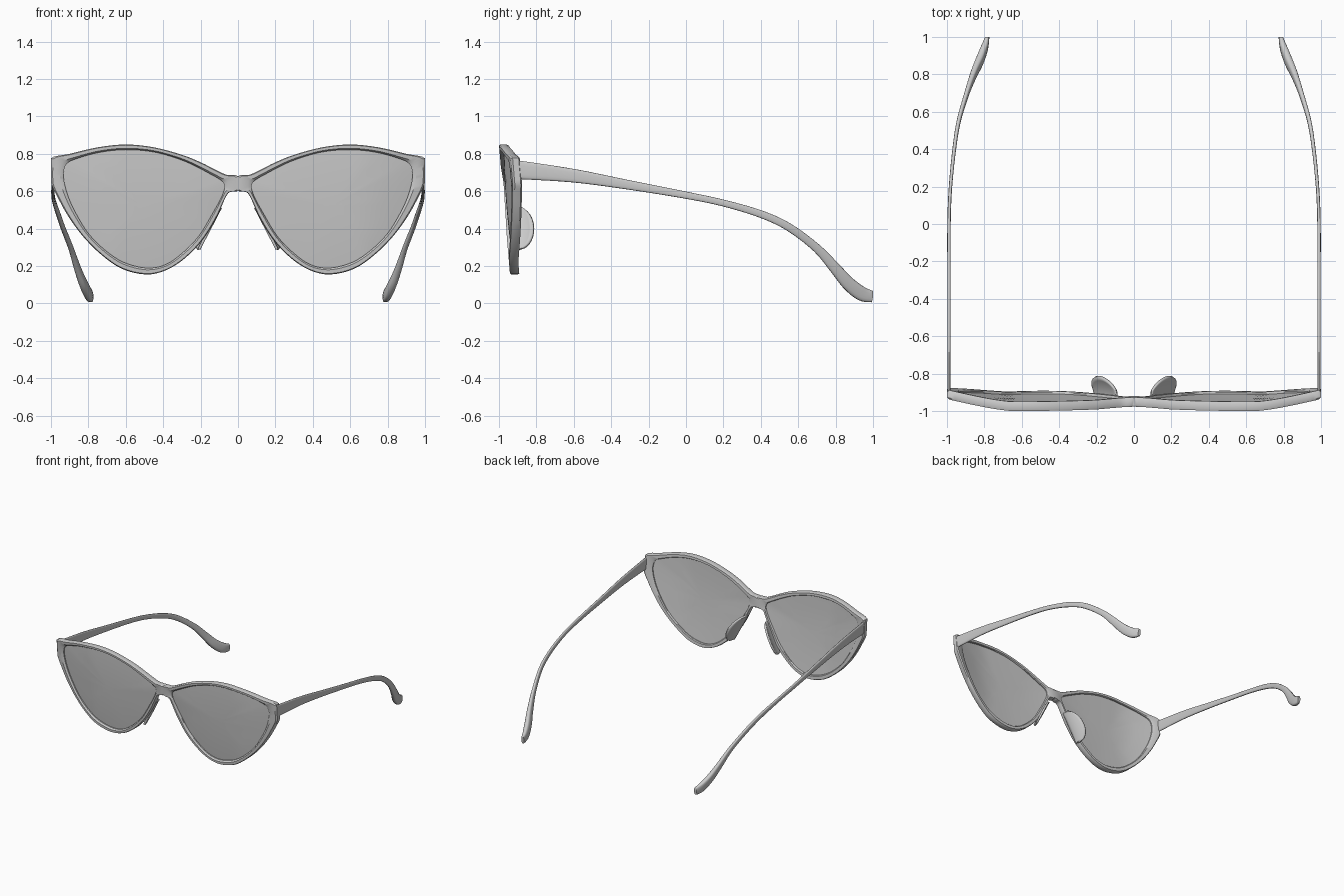
import bpy, bmesh, math
from mathutils import Vector

if "Cube" in bpy.data.objects:
    bpy.data.objects.remove(bpy.data.objects["Cube"])

# Matched outline points of one half: outer x, z, then lens opening x, z
RIM = [(0, .68, .078, .645), (.06, .688, .10, .665), (.12, .715, .15, .693),
       (.2, .755, .22, .73), (.3, .795, .31, .77), (.45, .835, .45, .81),
       (.6, .85, .6, .822), (.75, .835, .74, .808), (.9, .80, .86, .775),
       (1, .777, .915, .748), (1, .71, .932, .70), (1, .645, .928, .645),
       (.965, .57, .905, .565), (.91, .47, .865, .48), (.83, .36, .80, .375),
       (.73, .26, .71, .285), (.62, .185, .61, .22), (.49, .155, .49, .19),
       (.38, .18, .39, .207), (.28, .245, .30, .268), (.19, .34, .21, .36),
       (.115, .46, .14, .475), (.07, .56, .095, .555), (.045, .595, .078, .595),
       (0, .605, .072, .62)]

# Temple stations: y, x, z, half height, half thickness
TEMPLE = [(-.91, .989, .716, .050, .009), (-.6, .989, .683, .036, .009),
          (-.3, .989, .633, .025, .009), (0, .989, .579, .019, .009),
          (.2, .981, .537, .018, .009), (.4, .961, .478, .02, .010),
          (.55, .937, .408, .021, .011), (.7, .893, .295, .023, .013),
          (.8, .857, .185, .030, .018), (.87, .826, .105, .036, .022),
          (.94, .800, .052, .038, .020), (1.0, .785, .036, .030, .012)]


def catmull(pts, steps, closed):
    """Smooth tuples of any length with a Catmull-Rom spline."""
    n, out = len(pts), []
    get = (lambda i: pts[i % n]) if closed else (lambda i: pts[min(max(i, 0), n - 1)])
    for i in range(n if closed else n - 1):
        for s in range(steps):
            t = s / steps
            out.append(tuple(.5 * (2 * b + (c - a) * t + (2 * a - 5 * b + 4 * c - d) * t * t
                                   + (3 * b - a - 3 * c + d) * t ** 3)
                             for a, b, c, d in zip(get(i - 1), get(i), get(i + 1), get(i + 2))))
    return out if closed else out + [tuple(pts[-1])]


def front_y(x, z):
    """Front surface: tilted, with ends swept back and a recessed bridge."""
    wrap = .058 * (max(0, abs(x) - .66) / .34) ** 1.3
    bridge = .009 * max(0, 1 - abs(x) / .2)
    return -1 + .085 * (.85 - z) + wrap + bridge


def loft(bm, rings, loop=False, caps=True):
    """Skin closed rings of points."""
    vs = [[bm.verts.new(p) for p in r] for r in rings]
    n = len(vs[0])
    pairs = list(zip(vs, vs[1:])) + ([(vs[-1], vs[0])] if loop else [])
    for a, b in pairs:
        for i in range(n):
            j = (i + 1) % n
            bm.faces.new((a[i], a[j], b[j], b[i]))
    if caps and not loop:
        bm.faces.new(vs[0])
        bm.faces.new(vs[-1])


def finish(bm, name, angle=35):
    bmesh.ops.recalc_face_normals(bm, faces=bm.faces)
    me = bpy.data.meshes.new(name)
    bm.to_mesh(me)
    bm.free()
    ob = bpy.data.objects.new(name, me)
    bpy.context.collection.objects.link(ob)
    bpy.ops.object.select_all(action='DESELECT')
    ob.select_set(True)
    bpy.context.view_layer.objects.active = ob
    bpy.ops.object.shade_smooth_by_angle(angle=math.radians(angle))
    m = ob.modifiers.new("mirror", 'MIRROR')
    m.use_clip = True
    m.merge_threshold = .0005
    return ob


outline = [(min(max(a, 0), 1), b, c, d) for a, b, c, d in catmull(RIM, 4, True)]

# Frame front: chamfered section swept between outer edge and lens opening
section = [(0, .009), (.14, 0), (.72, 0), (1, .012), (1, .044), (.85, .05), (.14, .05), (0, .041)]
rings = []
for ox, oz, ix, iz in outline:
    ring = []
    for t, d in section:
        if ox < 1e-4 and t == 0:
            d = 0 if d < .025 else .05
        x, z = ox + (ix - ox) * t, oz + (iz - oz) * t
        ring.append((x, front_y(x, z) + d, z))
    rings.append(ring)
bm = bmesh.new()
loft(bm, rings, loop=True)
bm.normal_update()
seam = [f for f in bm.faces if all(v.co.x < 1e-4 for v in f.verts)]
bmesh.ops.recalc_face_normals(bm, faces=bm.faces)
bmesh.ops.delete(bm, geom=seam, context='FACES')
finish(bm, "frame_front")

# Lenses: gently domed thin discs filling the openings
cx, cz = .5, .52
rings = []
for s, side in [(.1, 0), (.4, 0), (.7, 0), (.9, 0), (1.01, 0), (1.01, 1), (.7, 1), (.4, 1), (.1, 1)]:
    ring = []
    for _, _, ix, iz in outline:
        x, z = cx + (ix - cx) * s, cz + (iz - cz) * s
        ring.append((x, front_y(x, z) + .022 - .010 * (1 - s * s) + .014 * side, z))
    rings.append(ring)
bm = bmesh.new()
loft(bm, rings)
finish(bm, "lens")

# Temples: rounded section swept along the arm to the ear tip
path = catmull(TEMPLE, 5, False)
rings = []
for i, (y, x, z, h, w) in enumerate(path):
    a, b = path[max(i - 1, 0)], path[min(i + 1, len(path) - 1)]
    tan = Vector((0, b[0] - a[0], b[2] - a[2])).normalized()
    up = Vector((0, -tan.z, tan.y))
    ring = []
    for k in range(16):
        ang = math.tau * k / 16
        c, s = math.cos(ang), math.sin(ang)
        px = math.copysign(abs(c) ** .6, c) * w
        p = Vector((x + px, y, z)) + up * (math.copysign(abs(s) ** .8, s) * h)
        p.z = max(p.z, 0)
        p.y = min(p.y, 1)
        ring.append(p)
    rings.append(ring)
bm = bmesh.new()
loft(bm, rings)
finish(bm, "temple", 50)

# Nose pads: half-round fins behind the inner rims, leaning outward
bm = bmesh.new()
U, V = 16, 6
grid = []
for i in range(U + 1):
    u = -math.cos(math.pi * i / U)
    z = .402 + .112 * u
    x0 = .150 - .058 * u
    y0 = front_y(x0, z) + .03
    y1 = -.895 + .08 * math.sqrt(max(0, 1 - u * u))
    row = []
    for j in range(V + 1):
        v = j / V
        row.append(bm.verts.new((x0 + .045 * v * v * math.sqrt(max(0, 1 - u * u)),
                                 y0 + (max(y1, y0 + .005) - y0) * v, z)))
    grid.append(row)
for i in range(U):
    for j in range(V):
        bm.faces.new((grid[i][j], grid[i + 1][j], grid[i + 1][j + 1], grid[i][j + 1]))
pad = finish(bm, "nose_pad", 50)
sol = pad.modifiers.new("thickness", 'SOLIDIFY')
sol.thickness = .014
sol.offset = 0
